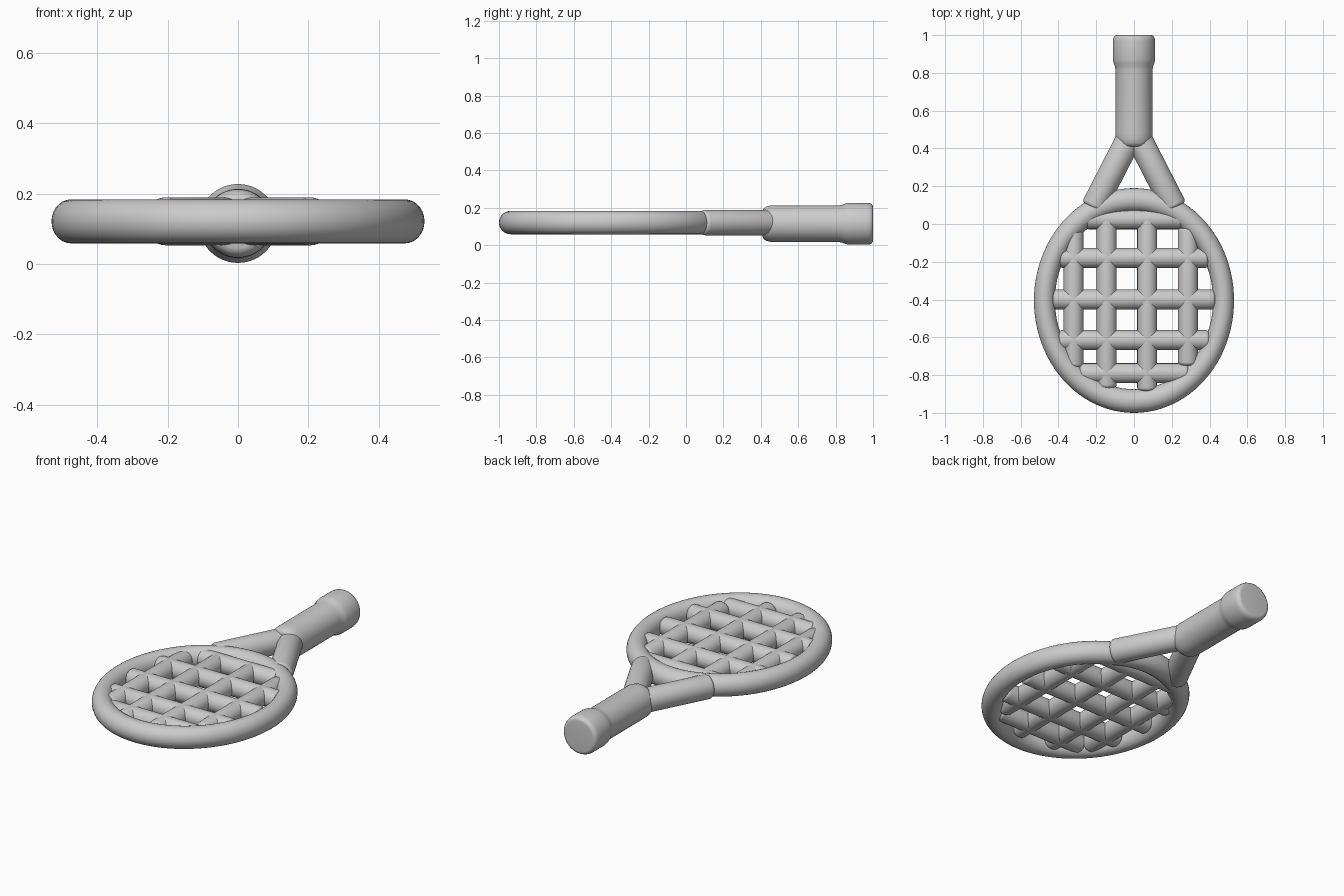
import bpy, math
from mathutils import Vector

if "Cube" in bpy.data.objects:
    bpy.data.objects.remove(bpy.data.objects["Cube"])

grey = bpy.data.materials.new("plain grey")
grey.use_nodes = True
colour = (0.6, 0.6, 0.6, 1)
grey.diffuse_color = colour
grey.node_tree.nodes["Principled BSDF"].inputs["Base Color"].default_value = colour

MID = 0.121          # height of the frame's middle plane
HEAD_Y = -0.405      # centre of the head


def finish(obj, name):
    obj.name = name
    obj.data.materials.append(grey)
    bpy.ops.object.shade_smooth_by_angle(angle=math.radians(40))
    return obj


def lathe(name, profile, start, direction, sides=40):
    """Revolve (radius, distance) points about an axis."""
    rot = Vector(direction).to_track_quat('Z', 'Y')
    verts, faces = [], []
    for r, d in profile:
        for i in range(sides):
            a = math.tau * i / sides
            verts.append(rot @ Vector((r * math.cos(a), r * math.sin(a), d)) + Vector(start))
    for k in range(len(profile) - 1):
        for i in range(sides):
            j = (i + 1) % sides
            faces.append((k * sides + i, k * sides + j, (k + 1) * sides + j, (k + 1) * sides + i))
    last = (len(profile) - 1) * sides
    faces.append(tuple(reversed(range(sides))))
    faces.append(tuple(range(last, last + sides)))
    mesh = bpy.data.meshes.new(name)
    mesh.from_pydata(verts, [], faces)
    obj = bpy.data.objects.new(name, mesh)
    bpy.context.collection.objects.link(obj)
    bpy.ops.object.select_all(action='DESELECT')
    obj.select_set(True)
    bpy.context.view_layer.objects.active = obj
    return finish(obj, name)


def rod(name, a, b, radius, bevel):
    """Cylinder with rounded rims between two points."""
    a, b = Vector(a), Vector(b)
    length = (b - a).length
    rim = [(radius - bevel * (1 - math.sin(t)), bevel * (1 - math.cos(t)))
           for t in (math.pi / 2 * i / 4 for i in range(5))]
    profile = rim + [(r, length - d) for r, d in reversed(rim)]
    return lathe(name, profile, a, b - a)


# Oval head frame
bpy.ops.mesh.primitive_torus_add(major_radius=0.5325, minor_radius=0.0625, major_segments=96,
                                 minor_segments=28, location=(0, HEAD_Y, MID))
frame = bpy.context.object
frame.scale.x = 0.89
finish(frame, "head_frame")

# Strings running along the racket: x, near end, far end
for i, (x, y0, y1) in enumerate([(-0.32, -0.76, -0.03), (-0.145, -0.87, 0.04),
                                 (0.07, -0.885, 0.05), (0.285, -0.75, -0.02)]):
    rod(f"long_string_{i + 1}", (x, y0, MID), (x, y1, MID), 0.053, 0.02)

# Strings running across: y, half length
for i, (y, half) in enumerate([(-0.79, 0.29), (-0.615, 0.4), (-0.4, 0.43),
                               (-0.18, 0.395), (0.025, 0.26)]):
    rod(f"cross_string_{i + 1}", (-half, y, MID), (half, y, MID), 0.053, 0.02)

# Forked throat
for side, name in ((1, "left_throat_arm"), (-1, "right_throat_arm")):
    rod(name, (side * 0.215, 0.085, MID), (side * 0.02, 0.465, MID), 0.068, 0.02)

# Handle with flared butt
handle = [(0.07, 0), (0.082, 0.005), (0.091, 0.018), (0.097, 0.04), (0.098, 0.07),
          (0.098, 0.405), (0.101, 0.425), (0.108, 0.442), (0.112, 0.46), (0.112, 0.558),
          (0.11, 0.572), (0.105, 0.583), (0.097, 0.589), (0.088, 0.59)]
lathe("handle", handle, (0, 0.41, 0.115), (0, 1, 0), 48)
